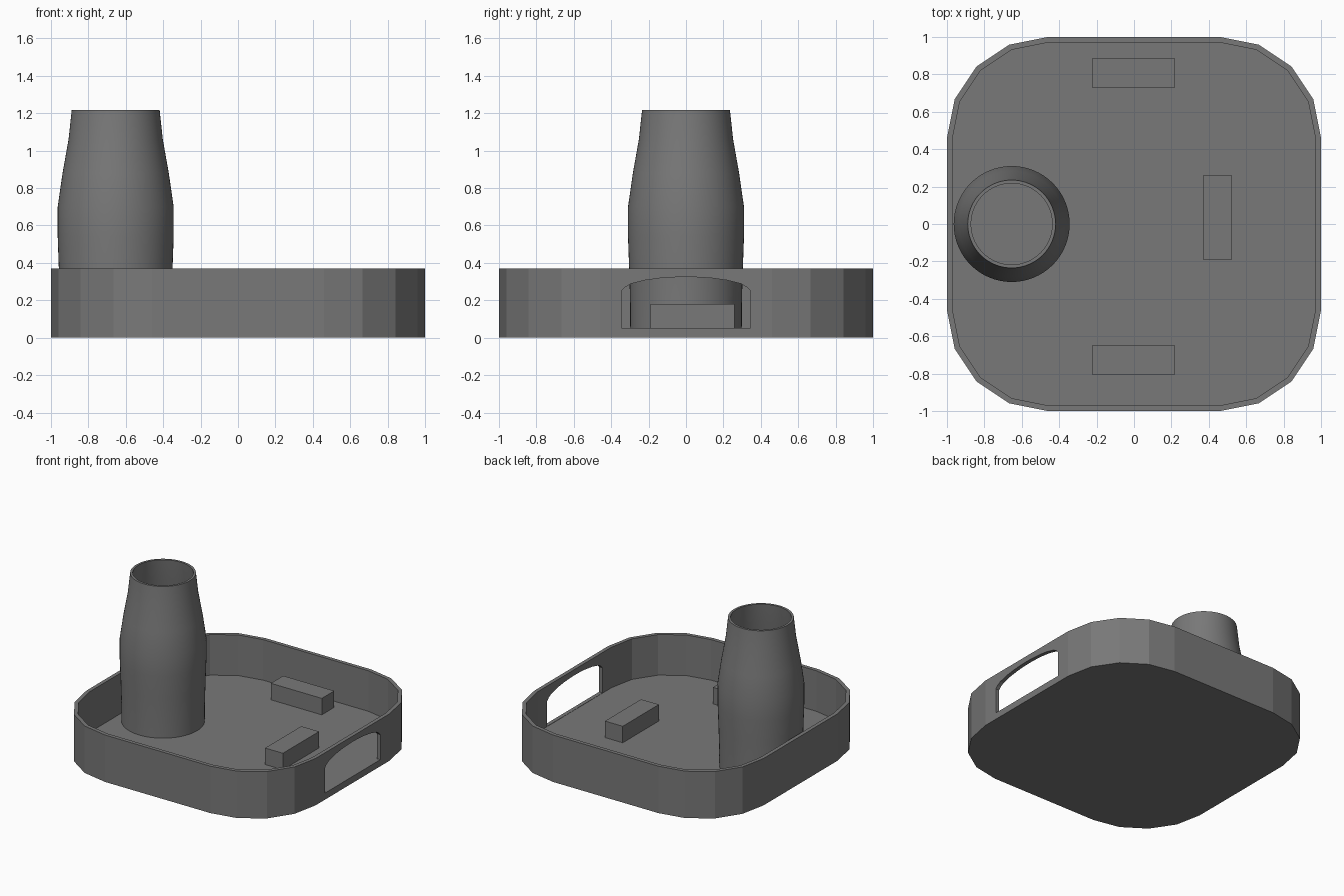
import bpy, bmesh, math

if "Cube" in bpy.data.objects:
    bpy.data.objects.remove(bpy.data.objects["Cube"])

FLOOR = 0.05

# Dark grey material shared by every part
dark = bpy.data.materials.new("dark_grey")
dark.diffuse_color = (0.19, 0.19, 0.19, 1)
dark.use_nodes = True
dark.node_tree.nodes["Principled BSDF"].inputs["Base Color"].default_value = dark.diffuse_color


def make_object(name, bm):
    bmesh.ops.recalc_face_normals(bm, faces=bm.faces)
    mesh = bpy.data.meshes.new(name)
    bm.to_mesh(mesh)
    bm.free()
    mesh.materials.append(dark)
    obj = bpy.data.objects.new(name, mesh)
    bpy.context.collection.objects.link(obj)
    return obj


def rounded_square(half, radius, steps=4):
    c = half - radius
    pts = []
    for q, (sx, sy) in enumerate([(1, 1), (-1, 1), (-1, -1), (1, -1)]):
        for i in range(steps + 1):
            a = math.pi / 2 * (q + i / steps)
            pts.append((sx * c + radius * math.cos(a), sy * c + radius * math.sin(a)))
    return pts


def bridge(bm, a, b):
    for i in range(len(a)):
        j = (i + 1) % len(a)
        bm.faces.new((a[i], a[j], b[j], b[i]))


# Tray: outer wall, rim, inner wall, floor
bm = bmesh.new()
outer, inner = rounded_square(1.0, 0.54), rounded_square(0.97, 0.51)
loops = [[bm.verts.new((x, y, z)) for x, y in pts]
         for pts, z in ((outer, 0), (outer, 0.37), (inner, 0.37), (inner, FLOOR))]
for a, b in zip(loops, loops[1:]):
    bridge(bm, a, b)
bm.faces.new(loops[0])
bm.faces.new(loops[-1])
tray = make_object("tray", bm)

# Arched opening in the right wall
half_arch = [(0.345, 0.052), (0.345, 0.25), (0.325, 0.27), (0.295, 0.288),
             (0.22, 0.307), (0.14, 0.318), (0.07, 0.323)]
arch = half_arch + [(0, 0.325)] + [(-y, z) for y, z in reversed(half_arch)]
bm = bmesh.new()
ends = [[bm.verts.new((x, y, z)) for y, z in arch] for x in (0.9, 1.1)]
bridge(bm, *ends)
for e in ends:
    bm.faces.new(e)
cutter = make_object("opening_cutter", bm)
cutter.hide_render = True
mod = tray.modifiers.new("opening", 'BOOLEAN')
mod.operation = 'DIFFERENCE'
mod.solver = 'EXACT'
mod.object = cutter
bpy.context.view_layer.objects.active = tray
bpy.ops.object.modifier_apply(modifier=mod.name)
bpy.data.objects.remove(cutter)

# Hollow bulging tube
profile = [(0.298, FLOOR), (0.299, 0.2), (0.304, 0.37), (0.31, 0.54), (0.31, 0.70),
           (0.284, 0.88), (0.252, 1.06), (0.235, 1.217)]
section = profile + [(r - 0.018, z) for r, z in reversed(profile)]
N = 64
bm = bmesh.new()
rings = [[bm.verts.new((-0.654 + r * math.cos(2 * math.pi * i / N),
                        r * math.sin(2 * math.pi * i / N), z)) for i in range(N)]
         for r, z in section]
for k in range(len(rings)):
    bridge(bm, rings[k], rings[(k + 1) % len(rings)])
tube = make_object("tube", bm)
bpy.ops.object.select_all(action='DESELECT')
tube.select_set(True)
bpy.context.view_layer.objects.active = tube
bpy.ops.object.shade_smooth_by_angle(angle=math.radians(30))

# Three blocks on the floor
for name, x0, x1, y0, y1 in (("back_block", -0.225, 0.22, 0.73, 0.885),
                             ("front_block", -0.225, 0.22, -0.805, -0.65),
                             ("right_block", 0.37, 0.525, -0.19, 0.26)):
    bm = bmesh.new()
    bmesh.ops.create_cube(bm, size=1)
    for v in bm.verts:
        v.co.x = x0 if v.co.x < 0 else x1
        v.co.y = y0 if v.co.y < 0 else y1
        v.co.z = FLOOR if v.co.z < 0 else 0.18
    make_object(name, bm)
